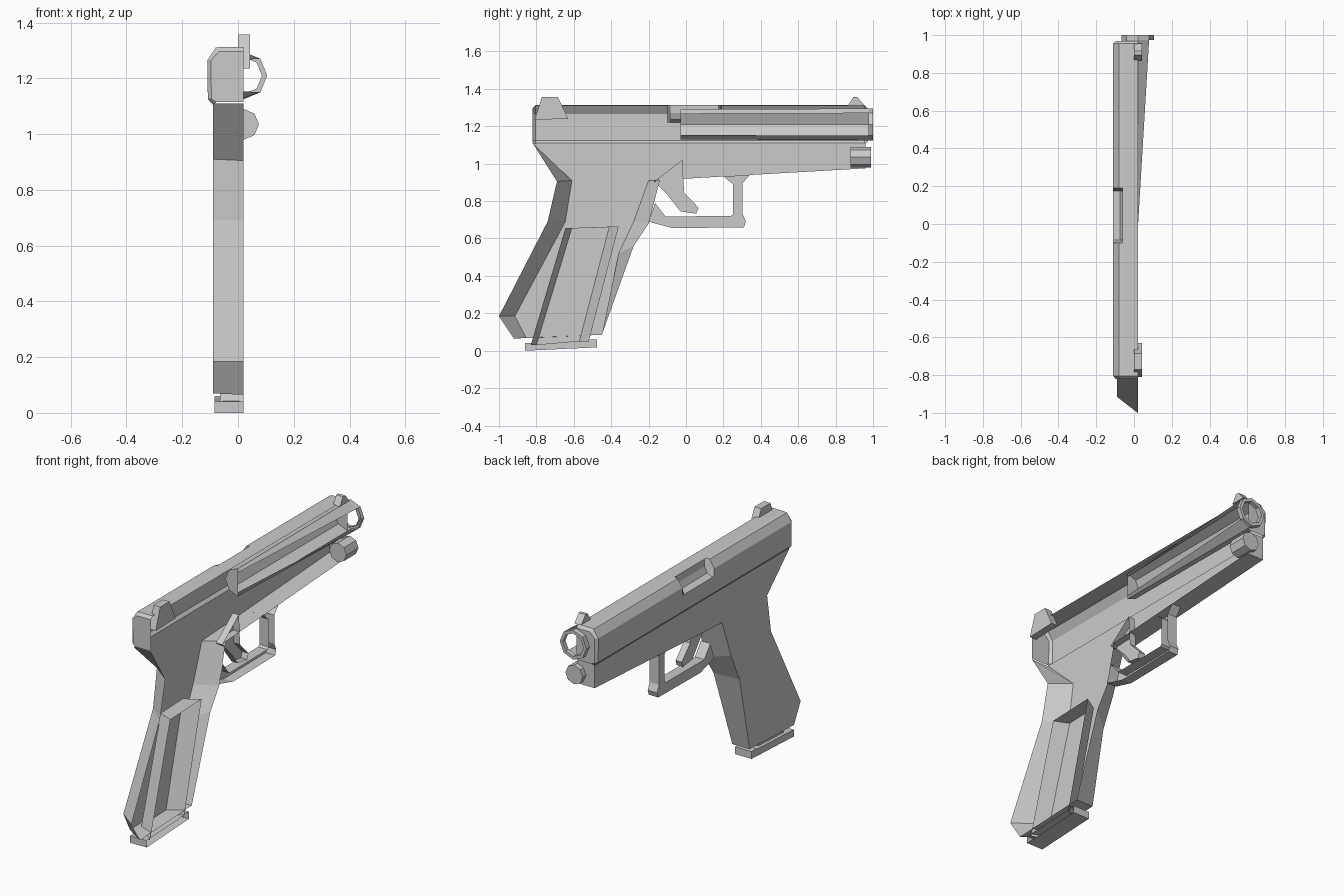
import bpy, bmesh, math

if "Cube" in bpy.data.objects:
    bpy.data.objects.remove(bpy.data.objects["Cube"])

MID = 0.02   # open cut plane of the half shell


def finish(name, verts, faces):
    me = bpy.data.meshes.new(name)
    me.from_pydata(verts, [], faces)
    bm = bmesh.new()
    bm.from_mesh(me)
    bmesh.ops.remove_doubles(bm, verts=bm.verts, dist=0.0005)
    bmesh.ops.recalc_face_normals(bm, faces=bm.faces)
    bm.to_mesh(me)
    bm.free()
    ob = bpy.data.objects.new(name, me)
    bpy.context.collection.objects.link(ob)
    return ob


def shell(name, right, left=None, x0=-0.09, x1=MID, cap=False, skip=()):
    """Side profile (y, z) with a left wall and rim; right side open unless cap."""
    left = left or right
    n = len(right)
    verts = [(x1, y, z) for y, z in right] + [(x0, y, z) for y, z in left]
    faces = [tuple(range(n, 2 * n))]
    if cap:
        faces.append(tuple(range(n)))
    for i in range(n):
        if i not in skip:
            j = (i + 1) % n
            faces.append((i, j, n + j, n + i))
    return finish(name, verts, faces)


def ring(r, y, z, n=8):
    return [(MID + r * math.cos(2 * math.pi * i / n), y,
             z + r * math.sin(2 * math.pi * i / n)) for i in range(n)]


# Slide: cross-section lofted along y, with the ejection port notched in
full = [(MID, 1.105), (-0.09, 1.105), (-0.108, 1.125), (-0.11, 1.22),
        (-0.11, 1.265), (-0.08, 1.31), (-0.06, 1.313), (MID, 1.313)]
port = full[:4] + [(-0.075, 1.235), (-0.06, 1.27)] + full[6:]
end = [(x if x == MID else x + 0.013, min(max(z, 1.115), 1.297)) for x, z in full]
stations = [(-0.82, end), (-0.805, full), (-0.1, full), (-0.085, port),
            (0.175, port), (0.19, full), (0.955, full), (0.97, end)]
n = len(full)
verts = [(x, y, z) for y, sec in stations for x, z in sec]
faces = [tuple(range(n)), tuple(range(len(verts) - n, len(verts)))]
for s in range(len(stations) - 1):
    for i in range(1, n - 1):
        a = s * n + i
        faces.append((a, a + 1, a + 1 + n, a + n))
finish("slide", verts, faces)

# Frame and grip
frame_r = [(-0.82, 1.11), (-0.69, 0.905), (-0.74, 0.69), (-1.0, 0.185), (-0.92, 0.065),
           (-0.45, 0.085), (-0.28, 0.56), (-0.2, 0.68), (-0.14, 0.912), (0.0, 0.92),
           (0.96, 0.975), (0.96, 1.11)]
frame_l = [(-0.82, 1.11), (-0.61, 0.91), (-0.645, 0.69), (-0.915, 0.185), (-0.855, 0.07),
           (-0.45, 0.085), (-0.36, 0.52), (-0.28, 0.69), (-0.2, 0.91), (0.0, 0.92),
           (0.96, 0.975), (0.96, 1.11)]
shell("frame", frame_r, frame_l, skip=(11,))

# Magazine and its base
shell("magazine", [(-0.645, 0.655), (-0.36, 0.665), (-0.52, 0.05), (-0.83, 0.03)],
      [(-0.61, 0.656), (-0.41, 0.663), (-0.57, 0.05), (-0.8, 0.03)], x0=-0.065, skip=(2,))
shell("magazine_base", [(-0.86, 0.0), (-0.475, 0.018), (-0.475, 0.06), (-0.52, 0.06),
                        (-0.53, 0.055), (-0.86, 0.04)], x0=-0.085)

# Trigger guard and trigger
shell("trigger_guard", [(-0.2, 0.69), (-0.07, 0.655), (0.31, 0.66), (0.32, 0.69),
                        (0.303, 0.73), (0.303, 0.895), (0.34, 0.94), (0.2, 0.932),
                        (0.252, 0.89), (0.252, 0.73), (0.24, 0.72), (-0.11, 0.718),
                        (-0.165, 0.79)], x0=-0.04)
shell("trigger", [(-0.17, 0.905), (-0.02, 1.02), (-0.01, 0.845), (0.067, 0.765),
                  (0.055, 0.733), (-0.03, 0.745), (-0.1, 0.835)], x0=-0.02)

# Sights
shell("rear_sight", [(-0.81, 1.235), (-0.77, 1.357), (-0.685, 1.357), (-0.63, 1.24)],
      x0=0.0, x1=0.043, cap=True)
shell("front_sight", [(0.865, 1.31), (0.895, 1.357), (0.915, 1.357), (0.955, 1.31)],
      x0=0.0, x1=0.043, cap=True)

# Barrel: round muzzle ring, left half tube, and two wedges on the open side
ZB = 1.21
back = [(min(x, MID), y, z) for x, y, z in ring(0.08, -0.03, ZB)]
verts = back + ring(0.085, 0.975, ZB) + ring(0.085, 1.0, ZB) \
    + ring(0.066, 1.0, ZB) + ring(0.066, 0.975, ZB)
faces = [(2, 3, 4, 5, 6)]
for i in range(8):
    j = (i + 1) % 8
    if i not in (0, 7):
        faces.append((i, j, 8 + j, 8 + i))
    for k in (8, 16, 24):
        faces.append((k + i, k + j, k + 8 + j, k + 8 + i))
finish("barrel", verts, faces)

# Guide rod plug under the muzzle
verts = ring(0.055, 0.88, 1.035) + ring(0.055, 0.99, 1.035)
faces = [tuple(range(8)), tuple(range(8, 16))]
faces += [(i, (i + 1) % 8, 8 + (i + 1) % 8, 8 + i) for i in range(8)]
finish("guide_rod", verts, faces)
